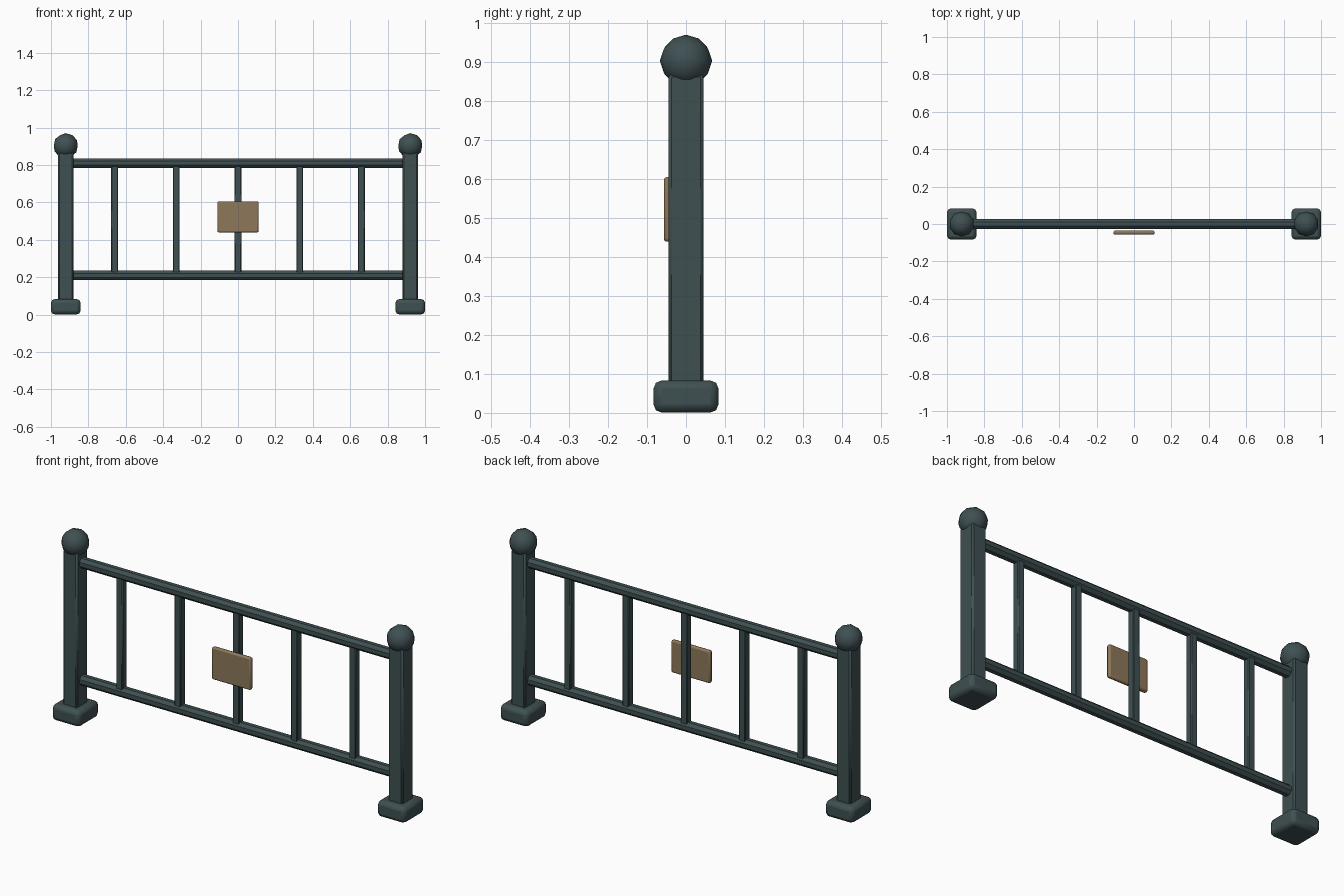
import bpy
import math

if "Cube" in bpy.data.objects:
    bpy.data.objects.remove(bpy.data.objects["Cube"])


def material(name, color):
    m = bpy.data.materials.new(name)
    m.diffuse_color = (*color, 1)
    m.use_nodes = True
    m.node_tree.nodes["Principled BSDF"].inputs["Base Color"].default_value = m.diffuse_color
    return m


IRON = material("dark_iron", (0.05, 0.08, 0.085))
BRASS = material("aged_brass", (0.27, 0.19, 0.10))


def finish(name, mat):
    ob = bpy.context.object
    ob.name = name
    ob.data.materials.append(mat)
    bpy.ops.object.shade_smooth_by_angle(angle=math.radians(30))
    return ob


def box(name, x, y, z, size, bevel, mat, segments=1):
    bpy.ops.mesh.primitive_cube_add(size=1, location=(x, y, z))
    bpy.context.object.scale = size
    bpy.ops.object.transform_apply(location=False, rotation=False, scale=True)
    ob = finish(name, mat)
    mod = ob.modifiers.new("soft_edges", 'BEVEL')
    mod.width = bevel
    mod.segments = segments
    return ob


# End posts with feet and ball finials
for side, label in ((-1, "left"), (1, "right")):
    x = side * 0.921
    box(f"{label}_foot", x, 0, 0.042, (0.158, 0.166, 0.082), 0.02, IRON, 2)
    box(f"{label}_post", x, 0, 0.465, (0.082, 0.09, 0.81), 0.008, IRON)
    bpy.ops.mesh.primitive_ico_sphere_add(subdivisions=2, radius=0.067,
                                          location=(x, 0, 0.903))
    finish(f"{label}_finial", IRON)

# Horizontal rails with octagonal section
for label, z in (("bottom", 0.21), ("top", 0.81)):
    bpy.ops.mesh.primitive_cylinder_add(vertices=8, radius=0.0275, depth=1.78,
                                        location=(0, 0, z))
    ob = bpy.context.object
    ob.rotation_euler = (math.radians(90), math.radians(22.5), math.radians(90))
    # turn the octagon so flats face up, down, front and back
    ob.rotation_euler = (0, math.radians(90), 0)
    for v in ob.data.vertices:
        a = math.radians(22.5)
        px, py = v.co.x, v.co.y
        v.co.x = px * math.cos(a) - py * math.sin(a)
        v.co.y = px * math.sin(a) + py * math.cos(a)
    finish(f"{label}_rail", IRON)

# Upright bars
for i in range(-2, 3):
    box(f"upright_bar_{i + 3}", i * 0.33, 0, 0.51, (0.037, 0.037, 0.58), 0.004, IRON)

# Plaque on the front
box("plaque", 0, -0.046, 0.522, (0.22, 0.022, 0.166), 0.008, BRASS, 2)
